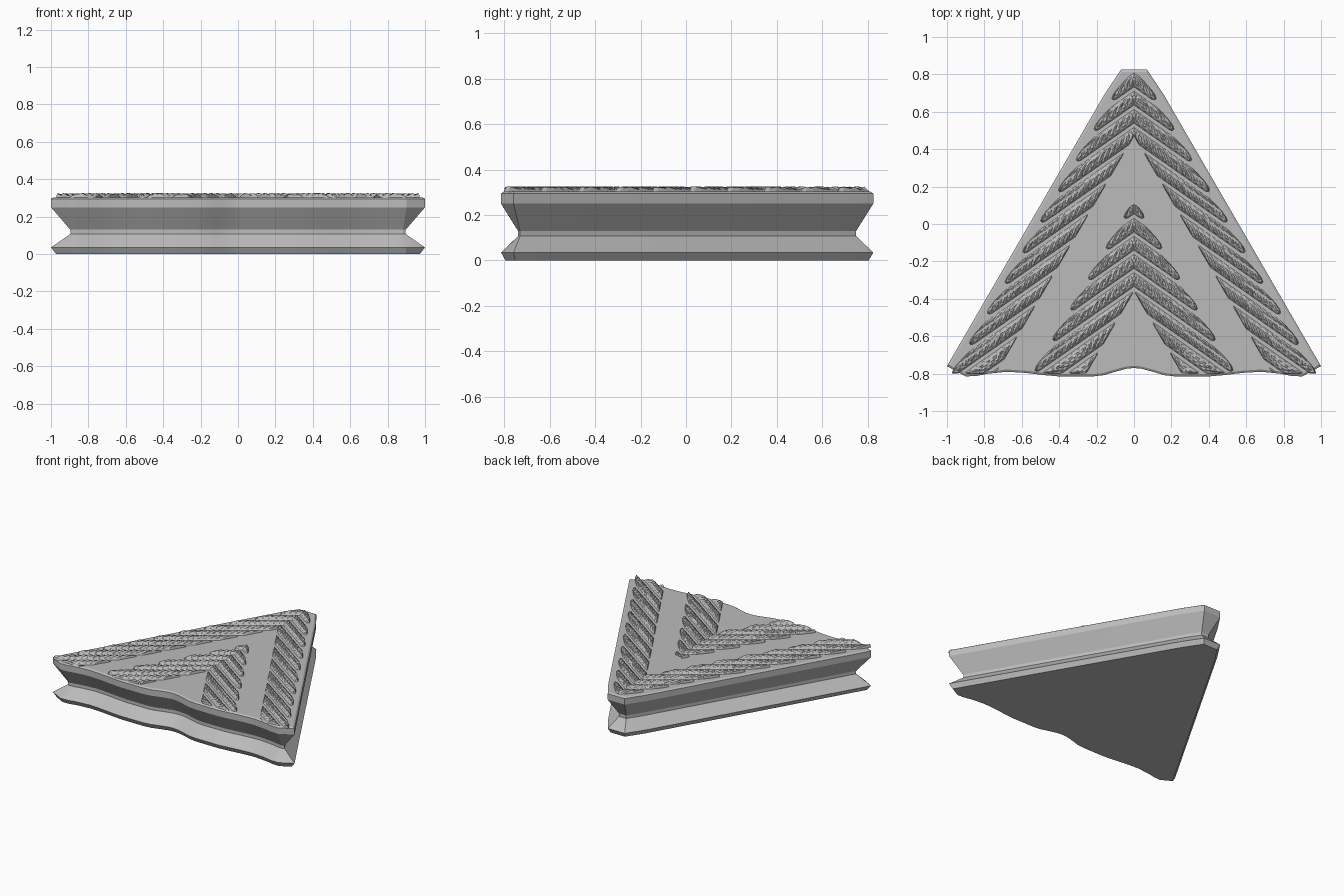
import bpy, bmesh, math
from mathutils import Vector

cube = bpy.data.objects.get("Cube")
if cube:
    bpy.data.objects.remove(cube, do_unlink=True)

grey = bpy.data.materials.new("stone_grey")
grey.use_nodes = True
colour = (0.5, 0.5, 0.5, 1)
grey.diffuse_color = colour
grey.node_tree.nodes["Principled BSDF"].inputs["Base Color"].default_value = colour


def make_object(name, bm):
    mesh = bpy.data.meshes.new(name)
    bm.to_mesh(mesh)
    bm.free()
    mesh.materials.append(grey)
    obj = bpy.data.objects.new(name, mesh)
    bpy.context.collection.objects.link(obj)
    return obj


def inset(points, dist):
    """Mitred inward offset of a clockwise outline."""
    result = []
    for i, p in enumerate(points):
        a = (p - points[i - 1]).normalized()
        b = (points[(i + 1) % len(points)] - p).normalized()
        na, nb = Vector((a.y, -a.x)), Vector((b.y, -b.x))
        result.append(p + (na + nb) * dist / (1 + na.dot(nb)))
    return result


# Triangular body: wavy front edge, blunt rear tip, grooved sides
half = [(0.07, 0.825), (0.16, 0.69), (1, -0.76), (0.9, -0.815), (0.84, -0.812),
        (0.78, -0.80), (0.68, -0.79), (0.58, -0.796), (0.48, -0.808),
        (0.4, -0.815), (0.22, -0.815), (0.16, -0.808), (0.1, -0.79),
        (0.04, -0.774), (0, -0.77)]
outline = [Vector(p) for p in half]
outline += [Vector((-x, y)) for x, y in reversed(half[:-1])]
levels = [(0, 0.02), (0.035, 0), (0.107, 0.075), (0.13, 0.075),
          (0.25, 0), (0.295, 0), (0.303, 0.012)]

bm = bmesh.new()
rings = [[bm.verts.new((p.x, p.y, z)) for p in inset(outline, d)] for z, d in levels]
for low, high in zip(rings, rings[1:]):
    for i in range(len(low)):
        j = (i + 1) % len(low)
        bm.faces.new((low[i], high[i], high[j], low[j]))
caps = [bm.faces.new(rings[0]), bm.faces.new(rings[-1])]
bmesh.ops.triangulate(bm, faces=caps)
bmesh.ops.recalc_face_normals(bm, faces=bm.faces)
body = make_object("grooved_body", bm)
bpy.context.view_layer.objects.active = body
body.select_set(True)
bpy.ops.object.shade_smooth_by_angle(angle=math.radians(25))

# Herringbone bands of twisted cord ridges
RIDGE_SLOPE, BAND_SLOPE = 0.7, 1.72
WIDTH, HEIGHT, FLOOR, FRONT = 0.038, 0.023, 0.302, -0.80
CROSS = [-1, -0.75, -0.4, 0, 0.4, 0.75, 1]


def add_ridge(bm, centre, inner, outer):
    spans = []
    for c in CROSS:
        s = centre + c * WIDTH
        x0 = max(0, (inner - s) / (BAND_SLOPE - RIDGE_SLOPE))
        x1 = (outer - 0.05 * c * c - s) / (BAND_SLOPE - RIDGE_SLOPE)
        x1 = min(x1, (s - FRONT) / RIDGE_SLOPE)
        if x1 - x0 > 0.01:
            spans.append((c, s, x0, x1))
    if len(spans) < 2:
        return
    steps = max(4, int(max(x1 - x0 for c, s, x0, x1 in spans) / 0.008))
    rows = []
    for c, s, x0, x1 in spans:
        row = []
        for i in range(steps + 1):
            x = x0 + (x1 - x0) * i / steps
            strand = math.sin(math.tau * (x / 0.034 + c * 0.6))
            z = HEIGHT * min(1, 2.2 * (1 - abs(c))) * (0.8 + 0.2 * strand)
            if i == steps or (i == 0 and x0 > 0):
                z = 0
            row.append(bm.verts.new((x, s - RIDGE_SLOPE * x, FLOOR + z)))
        rows.append(row)
    for a, b in zip(rows, rows[1:]):
        for i in range(steps):
            bm.faces.new((a[i], a[i + 1], b[i + 1], b[i]))


for name, inner, outer in (("outer_chevron_ridges", 0.47, 0.885),
                           ("inner_chevron_ridges", -0.36, 0.14)):
    bm = bmesh.new()
    for n in range(16):
        add_ridge(bm, 0.77 - 0.097 * n, inner, outer)
    ridges = make_object(name, bm)
    mirror = ridges.modifiers.new("mirror", "MIRROR")
    mirror.merge_threshold = 0.0005
